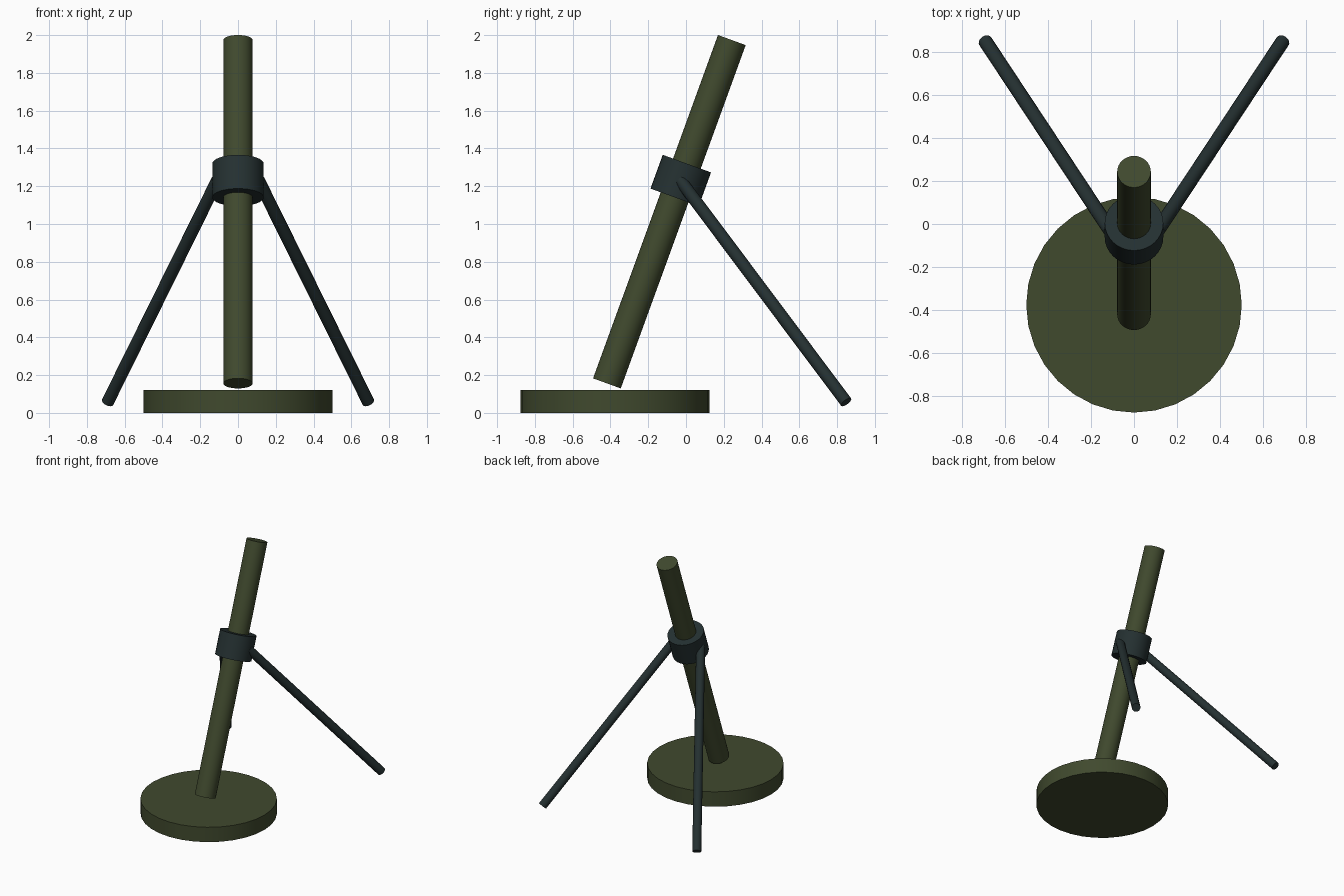
import bpy
import math
from mathutils import Vector

if "Cube" in bpy.data.objects:
    bpy.data.objects.remove(bpy.data.objects["Cube"])


def material(name, color):
    m = bpy.data.materials.new(name)
    m.diffuse_color = (*color, 1.0)
    m.use_nodes = True
    m.node_tree.nodes["Principled BSDF"].inputs["Base Color"].default_value = m.diffuse_color
    return m


olive = material("olive_green", (0.051, 0.067, 0.027))
gunmetal = material("dark_gunmetal", (0.018, 0.030, 0.031))


def rod(name, start, end, radius, mat, sides=32):
    """Closed cylinder running from start to end."""
    start, end = Vector(start), Vector(end)
    axis = end - start
    bpy.ops.mesh.primitive_cylinder_add(
        vertices=sides, radius=radius, depth=axis.length,
        location=(start + end) / 2,
        rotation=axis.to_track_quat('Z', 'Y').to_euler())
    obj = bpy.context.object
    obj.name = name
    obj.data.materials.append(mat)
    bpy.ops.object.shade_smooth_by_angle(angle=math.radians(30))
    return obj


# Round base plate
rod("base_plate", (0, -0.375, 0), (0, -0.375, 0.12), 0.5, olive)

# Tube leaning back by 20 degrees
tilt = math.radians(20)
lean = Vector((0, math.sin(tilt), math.cos(tilt)))
tube_centre = Vector((0, -0.088, 1.065))
rod("tube", tube_centre - lean * 0.967, tube_centre + lean * 0.967, 0.078, olive)

# Collar clamped around the tube
collar_centre = tube_centre + lean * 0.176
rod("collar", collar_centre - lean * 0.095, collar_centre + lean * 0.095, 0.136, gunmetal)

# Pair of support legs
for side, label in ((-1, "left"), (1, "right")):
    rod(label + "_leg", (side * 0.11, -0.03, 1.23),
        (side * 0.69, 0.848, 0.057), 0.033, gunmetal, 16)
